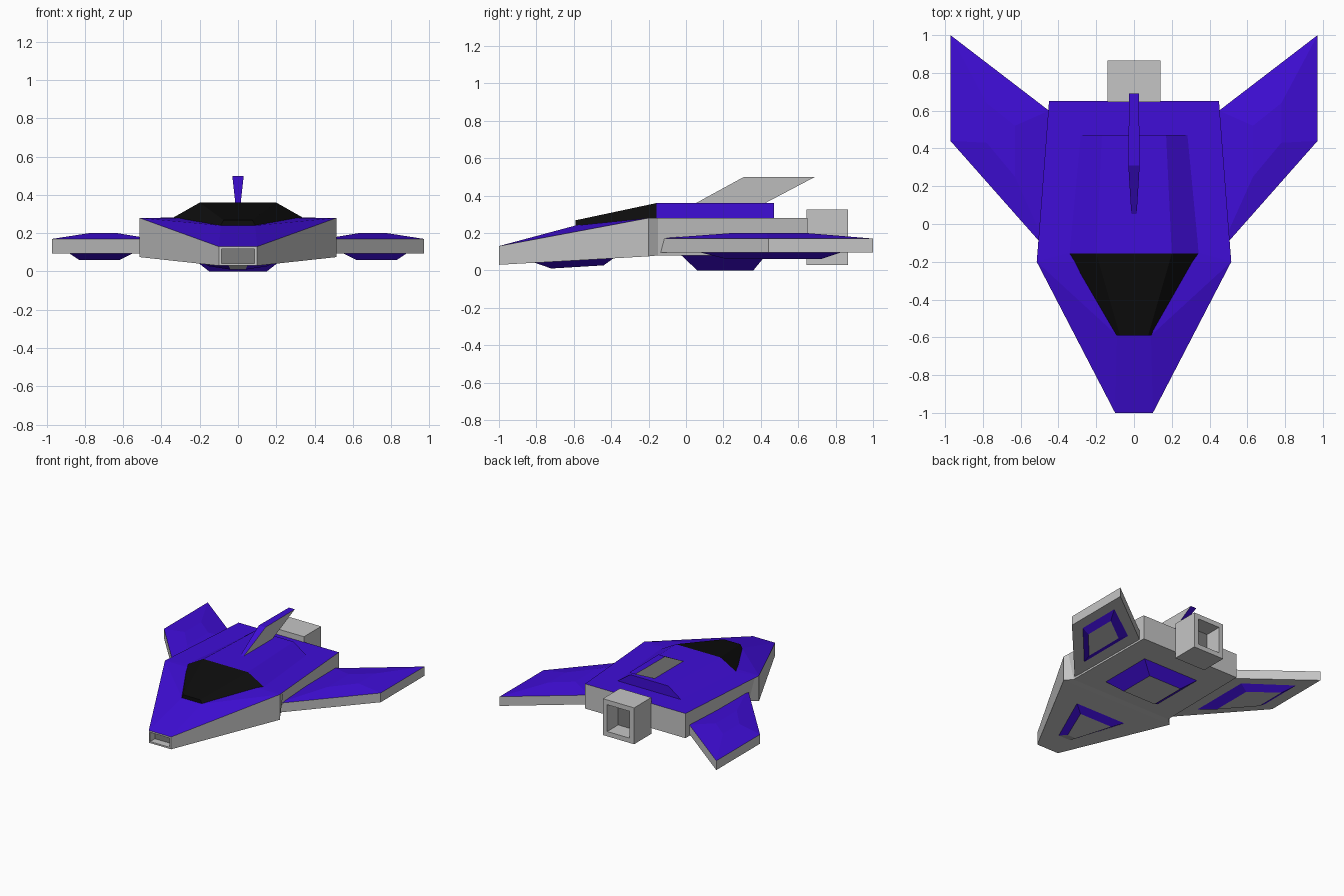
import bpy, bmesh
from mathutils import Vector

cube = bpy.data.objects.get("Cube")
if cube:
    bpy.data.objects.remove(cube)


def material(name, rgb):
    m = bpy.data.materials.new(name)
    m.use_nodes = True
    m.diffuse_color = (*rgb, 1)
    bsdf = m.node_tree.nodes["Principled BSDF"]
    bsdf.inputs["Base Color"].default_value = (*rgb, 1)
    return m


MATS = [material("violet paint", (0.05, 0.004, 0.68)),
        material("light grey metal", (0.56, 0.56, 0.56)),
        material("black glass", (0.004, 0.004, 0.004)),
        material("dark grey recess", (0.2, 0.2, 0.2))]
VIOLET, GREY, BLACK, DARK = range(4)


def finish(name, bm, rule, recess=None):
    """Colour faces by rule, cut an optional recess (direction, rim, depth), make the object."""
    bmesh.ops.recalc_face_normals(bm, faces=bm.faces)
    bm.normal_update()
    for f in bm.faces:
        f.material_index = rule(f.normal)
    if recess:
        direction, rim, depth = recess
        face = max(bm.faces, key=lambda f: f.normal.dot(direction))
        bmesh.ops.inset_region(bm, faces=[face], thickness=rim)
        inner = bmesh.ops.extrude_discrete_faces(bm, faces=[face])["faces"][0]
        bmesh.ops.translate(bm, verts=inner.verts, vec=-direction * depth)
        inner.material_index = DARK
    me = bpy.data.meshes.new(name)
    bm.to_mesh(me)
    bm.free()
    for m in MATS:
        me.materials.append(m)
    ob = bpy.data.objects.new(name, me)
    bpy.context.collection.objects.link(ob)
    return ob


def loft(name, rings, rule, recess=None):
    """Join equal rings of points with quads and cap both ends."""
    bm = bmesh.new()
    rows = [[bm.verts.new(p) for p in ring] for ring in rings]
    n = len(rows[0])
    for a, b in zip(rows, rows[1:]):
        for i in range(n):
            j = (i + 1) % n
            bm.faces.new((a[i], a[j], b[j], b[i]))
    bm.faces.new(rows[0])
    bm.faces.new(rows[-1])
    return finish(name, bm, rule, recess)


def section(y, xb, zb, xt, zt):
    """Cross-section across the body: half widths and heights of bottom and top."""
    return [(-xb, y, zb), (xb, y, zb), (xt, y, zt), (-xt, y, zt)]


def flat(outline, z, side=1):
    return [(side * x, y, z) for x, y in outline]


def trapezoid(x0, y0, x1, y1):
    return [(-x0, y0), (x0, y0), (x1, y1), (-x1, y1)]


def all_violet(n): return VIOLET
def all_grey(n): return GREY
def all_black(n): return BLACK
def top_violet(n): return VIOLET if n.z > 0.4 else GREY
def cap_grey(n): return GREY if n.z < -0.9 else VIOLET
def sides_grey(n): return GREY if abs(n.x) > 0.6 else VIOLET


# Hull with the nose intake
loft("hull", [section(-1, 0.10, 0.03, 0.10, 0.13),
              section(-0.2, 0.515, 0.075, 0.515, 0.28),
              section(-0.15, 0.46, 0.08, 0.511, 0.28),
              section(0.65, 0.45, 0.08, 0.45, 0.28)],
     top_violet, (Vector((0, -1, 0)), 0.018, 0.06))

# Raised faceted nose deck leading up to the canopy
bm = bmesh.new()
for s in (-1, 1):
    for x, y, z in ((0.10, -1, 0.13), (0.515, -0.2, 0.28),
                    (0.09, -0.59, 0.24), (0.35, -0.155, 0.281)):
        bm.verts.new((s * x, y, z))
bmesh.ops.convex_hull(bm, input=bm.verts)
finish("nose_deck", bm, all_violet)

# Canopy and the raised spine behind it
loft("canopy", [section(-0.59, 0.095, 0.235, 0.075, 0.268),
                section(-0.157, 0.35, 0.275, 0.2, 0.36)], all_black)
loft("spine_deck", [section(-0.157, 0.35, 0.275, 0.2, 0.36),
                    section(0.47, 0.29, 0.275, 0.17, 0.36)], all_violet)

# Leaning tail fin, wider at the top
loft("tail_fin", [[(-0.014, 0.05, 0.358), (0.014, 0.05, 0.358),
                   (0.014, 0.42, 0.358), (-0.014, 0.42, 0.358)],
                  [(-0.03, 0.31, 0.5), (0.03, 0.31, 0.5),
                   (0.026, 0.69, 0.5), (-0.026, 0.69, 0.5)]], sides_grey)

# Engine box with a hollow rear
loft("engine_box", [section(0.645, 0.14, 0.03, 0.14, 0.325),
                    section(0.865, 0.14, 0.03, 0.14, 0.325)],
     all_grey, (Vector((0, 1, 0)), 0.055, 0.14))

# Belly panels: violet bevels around a grey cap
loft("belly_panel", [flat(trapezoid(0.26, -0.03, 0.26, 0.43), 0.085),
                     flat(trapezoid(0.15, 0.06, 0.15, 0.36), 0.0)], cap_grey)
loft("nose_panel", [[(-0.055, -0.82, 0.045), (0.055, -0.82, 0.045),
                     (0.24, -0.38, 0.07), (-0.24, -0.38, 0.07)],
                    [(-0.04, -0.72, 0.01), (0.04, -0.72, 0.01),
                     (0.15, -0.44, 0.027), (-0.15, -0.44, 0.027)]], cap_grey)

# Swept wings with a shallow faceted top and an underside panel
wing = [(0.45, -0.15), (0.972, 0.44), (0.972, 1.0), (0.45, 0.6)]
crown = [(0.63, 0.25), (0.78, 0.43), (0.78, 0.64), (0.63, 0.52)]
panel = [(0.54, 0.06), (0.89, 0.46), (0.89, 0.84), (0.54, 0.59)]
panel_cap = [(0.62, 0.22), (0.83, 0.46), (0.83, 0.72), (0.62, 0.56)]
for side, label in ((1, "left"), (-1, "right")):
    loft(label + "_wing", [flat(wing, 0.095, side), flat(wing, 0.17, side),
                           flat(crown, 0.2, side)], top_violet)
    loft(label + "_wing_panel", [flat(panel, 0.1, side),
                                 flat(panel_cap, 0.06, side)], cap_grey)
